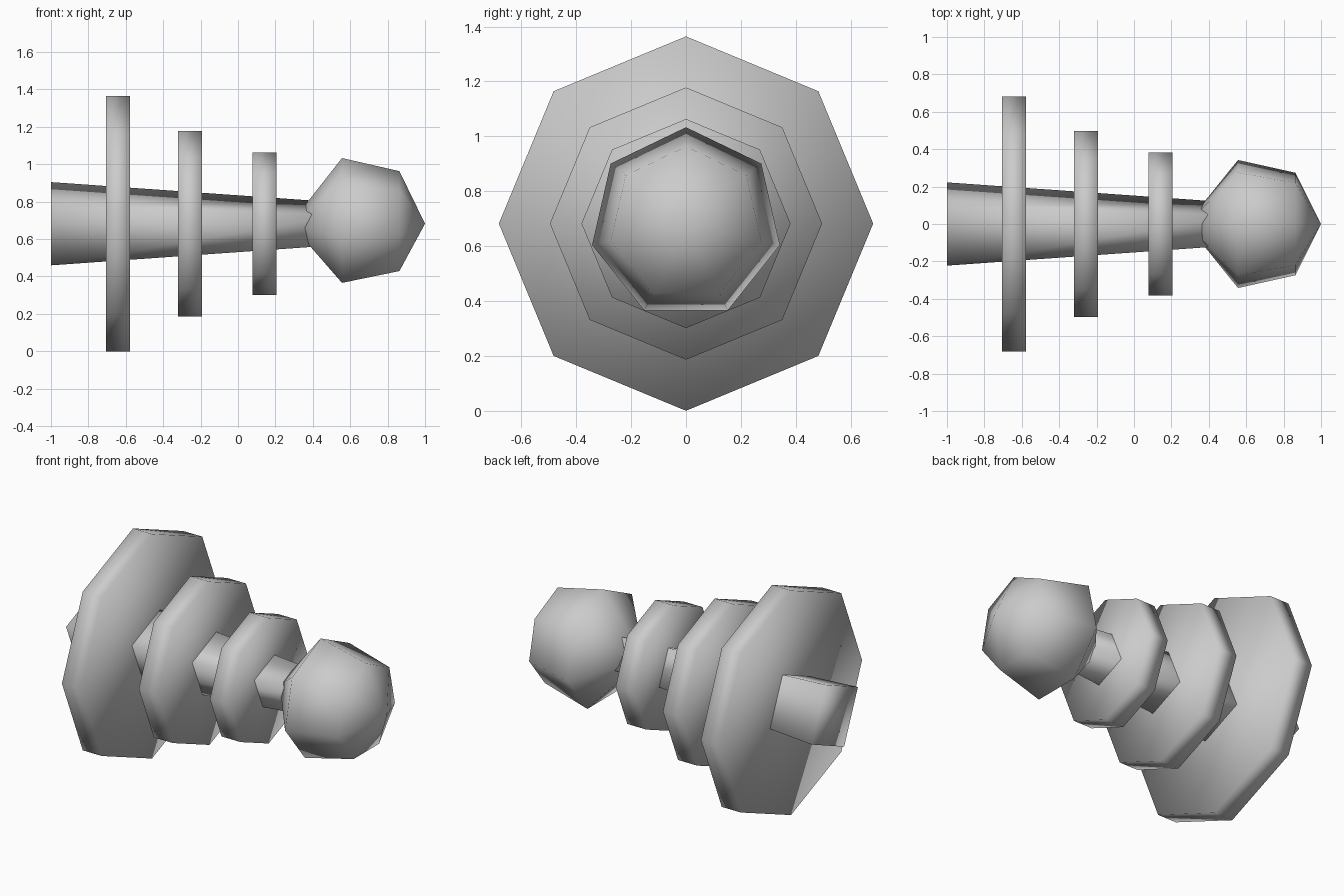
import bpy
import bmesh
from math import sin, cos, radians, tau

cube = bpy.data.objects.get("Cube")
if cube:
    bpy.data.objects.remove(cube, do_unlink=True)

AXIS_Z = 0.682

grey = bpy.data.materials.new("light_grey")
grey.use_nodes = True
grey.diffuse_color = (0.6, 0.6, 0.6, 1)
grey.node_tree.nodes["Principled BSDF"].inputs["Base Color"].default_value = (0.6, 0.6, 0.6, 1)


def lathe_x(name, profile, sides, turn=0.0):
    """Low-poly solid around the x axis; profile holds (x, radius), radius 0 is a pole.
    The first corner points up, turned towards +y by `turn` degrees."""
    bm = bmesh.new()
    rings = []
    for x, r in profile:
        if r == 0:
            rings.append([bm.verts.new((x, 0, 0))] * sides)
            continue
        angles = [radians(turn) + tau * i / sides for i in range(sides)]
        rings.append([bm.verts.new((x, r * sin(a), r * cos(a))) for a in angles])
    for a, b in zip(rings, rings[1:]):
        for i in range(sides):
            j = (i + 1) % sides
            corners = list(dict.fromkeys((a[i], a[j], b[j], b[i])))
            bm.faces.new(corners)
    for ring, (x, r) in ((rings[0], profile[0]), (rings[-1], profile[-1])):
        if r > 0:
            bm.faces.new(ring)
    bmesh.ops.recalc_face_normals(bm, faces=bm.faces)
    mesh = bpy.data.meshes.new(name)
    bm.to_mesh(mesh)
    bm.free()
    mesh.shade_smooth()
    mesh.materials.append(grey)
    obj = bpy.data.objects.new(name, mesh)
    obj.location.z = AXIS_Z
    bpy.context.collection.objects.link(obj)
    return obj


# Tapered square shaft, running into the knob
lathe_x("shaft", [(-1.0, 0.24), (0.55, 0.122)], 4, turn=22)

# Three octagonal discs, shrinking towards the knob
for name, x, radius in (("large_disc", -0.642, 0.682),
                        ("middle_disc", -0.256, 0.496),
                        ("small_disc", 0.142, 0.381)):
    lathe_x(name, [(x - 0.064, radius), (x + 0.064, radius)], 8)

# Seven-sided faceted knob
lathe_x("knob", [(0.28, 0), (0.556, 0.351), (0.863, 0.281), (1.0, 0)], 7)
